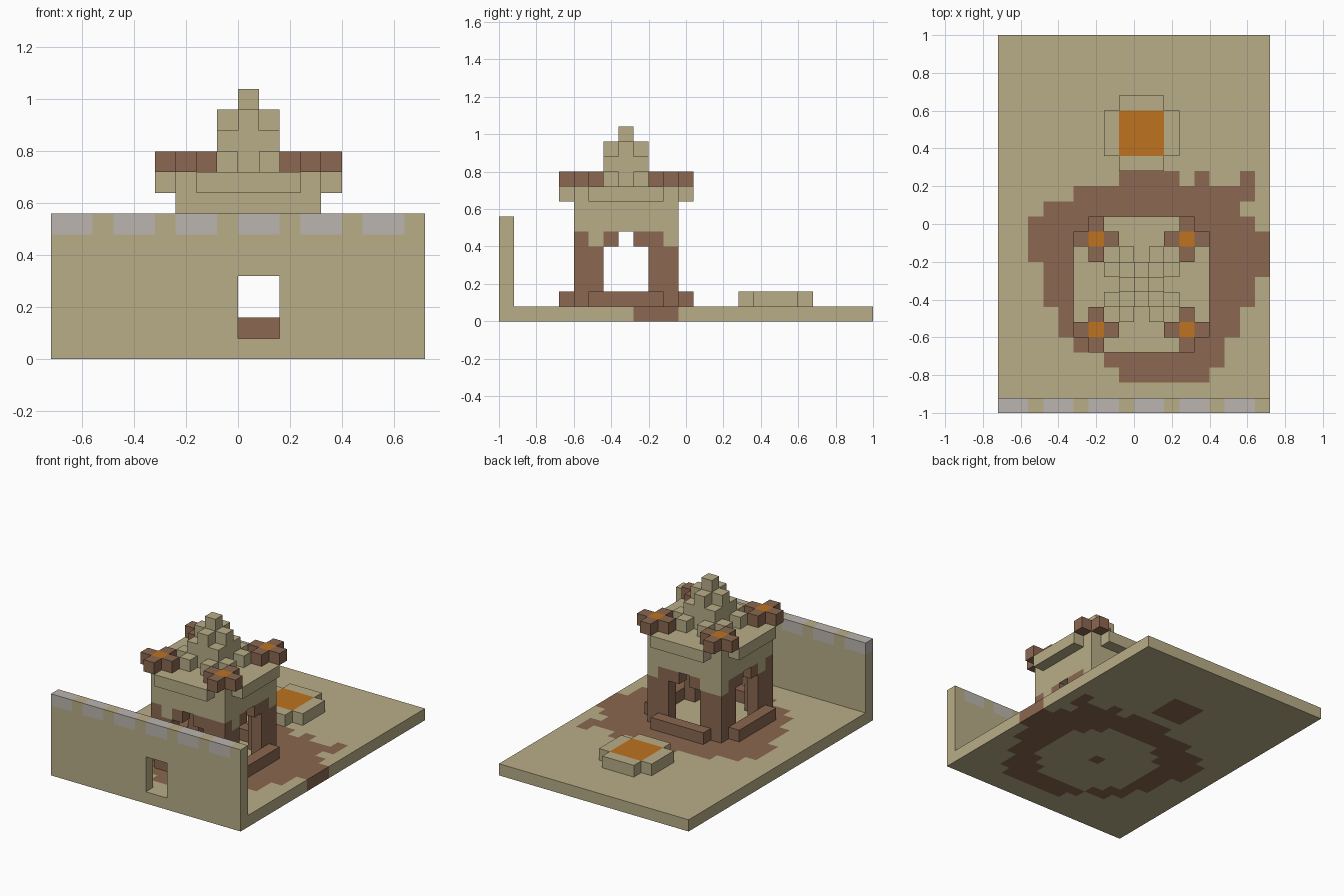
import bpy
import bmesh
from mathutils import Vector

cube = bpy.data.objects.get("Cube")
if cube:
    bpy.data.objects.remove(cube)

CELL = 0.08
NX, NY = 18, 25          # ground size in cells
CX, CY = 9, 8            # middle cell of the temple


def material(name, rgb):
    m = bpy.data.materials.new(name)
    m.use_nodes = True
    m.diffuse_color = (*rgb, 1)
    m.node_tree.nodes["Principled BSDF"].inputs["Base Color"].default_value = (*rgb, 1)
    return m


SAND, BROWN, ORANGE, GREY = range(4)
MATS = [material("sandstone", (0.485, 0.418, 0.242)),
        material("brown_brick", (0.258, 0.136, 0.080)),
        material("orange_fire", (0.509, 0.168, 0.014)),
        material("grey_stone", (0.497, 0.462, 0.429))]

SIDES = [(1, 0, 0), (-1, 0, 0), (0, 1, 0), (0, -1, 0), (0, 0, 1), (0, 0, -1)]


def block(i0, i1, j0, j1, k0, k1):
    """Set of cells, end values excluded."""
    return {(i, j, k) for i in range(i0, i1) for j in range(j0, j1) for k in range(k0, k1)}


def around(rule, k0, k1, reach=4):
    """Cells about the temple middle whose offsets satisfy the rule."""
    r = range(-reach, reach + 1)
    return {(CX + a, CY + b, k) for a in r for b in r for k in range(k0, k1) if rule(a, b, k)}


def build(name, cells, colour):
    """Skin a set of cells; colour is a fixed slot or a rule on the cell."""
    bm = bmesh.new()
    for c in cells:
        slot = colour(*c) if callable(colour) else colour
        mid = Vector(c) + Vector((0.5, 0.5, 0.5))
        for s in SIDES:
            if tuple(p + q for p, q in zip(c, s)) in cells:
                continue
            n = Vector(s)
            u = Vector((s[1], s[2], s[0]))
            v = n.cross(u)
            corners = [mid + (n + a * u + b * v) / 2 for a, b in ((-1, -1), (1, -1), (1, 1), (-1, 1))]
            f = bm.faces.new([bm.verts.new((p - Vector((NX / 2, NY / 2, 0))) * CELL) for p in corners])
            f.material_index = slot
    bmesh.ops.remove_doubles(bm, verts=bm.verts, dist=0.001)
    bmesh.ops.dissolve_limit(bm, angle_limit=0.01, verts=bm.verts, edges=bm.edges,
                             delimit={'MATERIAL'})
    me = bpy.data.meshes.new(name)
    bm.to_mesh(me)
    bm.free()
    for m in MATS:
        me.materials.append(m)
    ob = bpy.data.objects.new(name, me)
    bpy.context.collection.objects.link(ob)
    return ob


def footprint(a, b):
    """Seven-cell square with a five-cell ledge on each side."""
    a, b = abs(a), abs(b)
    return max(a, b) <= 3 or (max(a, b) == 4 and min(a, b) <= 2)


# Ground with a ragged brown patch, row by row from front to back
ROWS = [(8, 14), (7, 15), (5, 15), (4, 16), (4, 16), (3, 17), (3, 17),
        (3, 18), (2, 18), (2, 18), (2, 17), (3, 16), (5, 17), (8, 12)]
PATCH = {(i, j + 2) for j, (a, b) in enumerate(ROWS) for i in range(a, b)} | {(13, 15), (16, 15)}


def ground_colour(i, j, k):
    a, b = i - CX, j - CY
    under_pool = 8 <= i < 11 and 17 <= j < 20
    in_ring = (i, j) in PATCH and (not footprint(a, b) or a == b == 0)
    return BROWN if in_ring or under_pool else SAND


build("ground", block(0, NX, 0, NY, 0, 1), ground_colour)

# Front wall with doorway and grey stones along its top
build("front_wall", block(0, NX, 0, 1, 0, 7) - block(9, 11, 0, 1, 1, 4),
      lambda i, j, k: GREY if k == 6 and i % 3 < 2 else SAND)

# Fire pool and its rim
pool = block(8, 11, 17, 20, 1, 2)
rim = (block(7, 12, 17, 20, 1, 2) | block(8, 11, 16, 21, 1, 2)) - pool
build("pool_rim", rim, SAND)
build("pool_fire", pool, ORANGE)


# Temple walls, with a stepped arch on all four sides
def wall_rule(a, b, k):
    if max(abs(a), abs(b)) != 3:
        return False
    along = min(abs(a), abs(b))
    return not (along <= 1 and k <= 4) and not (along == 0 and k == 5)


def wall_colour(i, j, k):
    a, b = i - CX, j - CY
    along = b if abs(a) == 3 else a
    return BROWN if k <= 4 or (k == 5 and along in (-3, -1, 1, 2)) else SAND


build("temple_walls", around(wall_rule, 1, 8), wall_colour)

# Plinth planks outside the walls
build("plinth", around(lambda a, b, k: footprint(a, b) and max(abs(a), abs(b)) == 4, 1, 2), BROWN)

# Roof slab with eaves
build("roof", around(lambda a, b, k: footprint(a, b), 8, 9), SAND)


# Stepped spire
def spire_rule(a, b, k):
    a, b = abs(a), abs(b)
    if k == 9:
        return max(a, b) <= 1 or (a, b) in ((1, 2), (2, 1))
    if k == 10:
        return max(a, b) <= 1
    return a + b <= 12 - k


build("spire", around(spire_rule, 9, 13), SAND)

# Corner torches: brown cross with a fire in the middle
for x_name, sx in (("left", 1), ("right", -1)):
    for y_name, sy in (("front", -1), ("back", 1)):
        x, y = CX + 3 * sx, CY + 3 * sy
        cross = {(x + a, y + b, 9) for a in (-1, 0, 1) for b in (-1, 0, 1) if abs(a) + abs(b) < 2}
        build(f"torch_{y_name}_{x_name}", cross,
              lambda i, j, k: ORANGE if (i, j) == (x, y) else BROWN)
